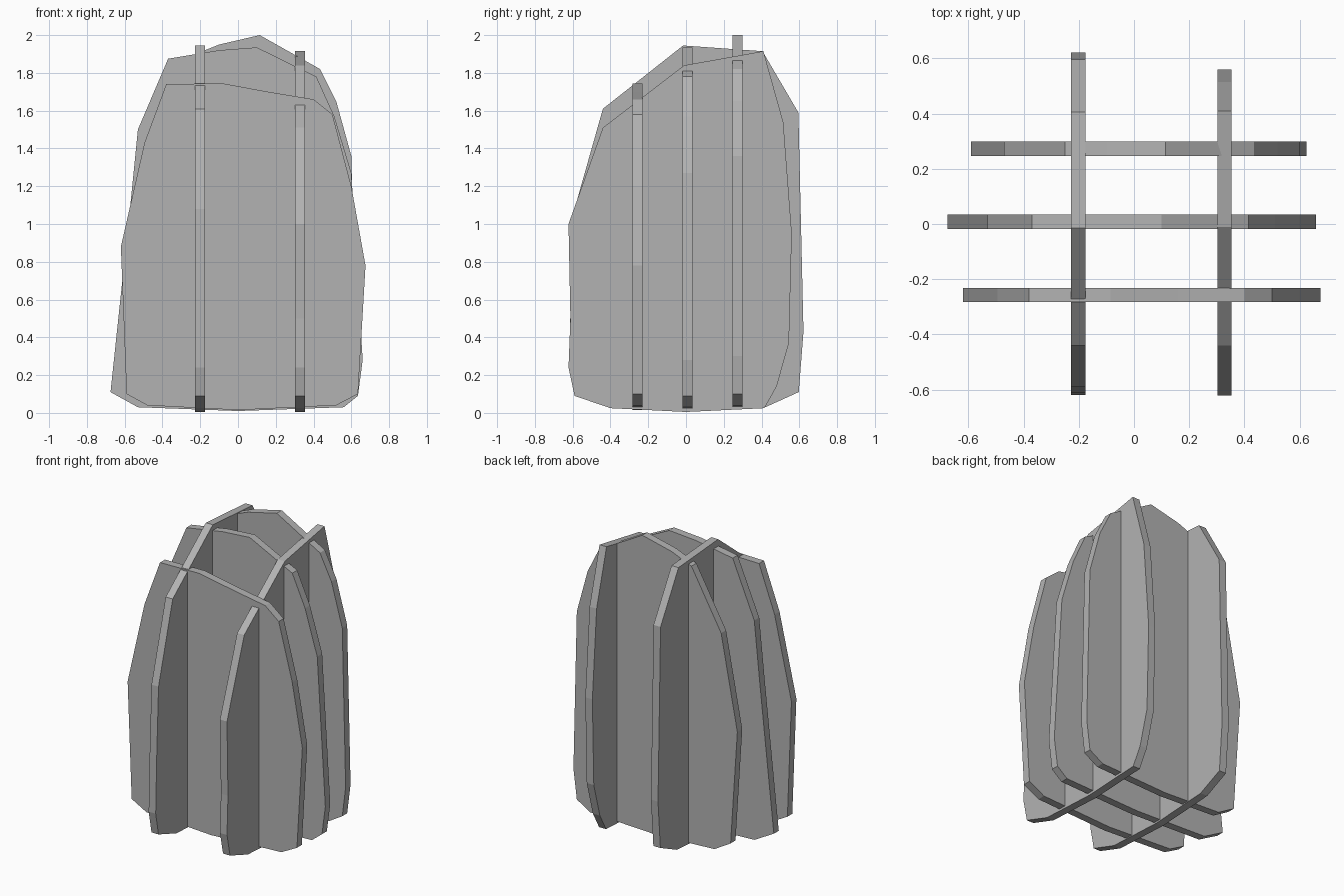
import bpy
import bmesh
from mathutils import Vector

THICKNESS = 0.052

default_cube = bpy.data.objects.get("Cube")
if default_cube:
    bpy.data.objects.remove(default_cube, do_unlink=True)


def make_material(name, colour):
    material = bpy.data.materials.new(name)
    material.use_nodes = True
    material.diffuse_color = colour
    shader = material.node_tree.nodes["Principled BSDF"]
    shader.inputs["Base Color"].default_value = colour
    return material


board_grey = make_material("board grey", (0.45, 0.45, 0.45, 1))


def make_panel(name, axis, offset, outline):
    """Extrude a flat outline of (sideways, height) points into a board.

    axis is the thickness direction, offset is the board's middle on it.
    """
    normal = Vector((1, 0, 0)) if axis == "x" else Vector((0, 1, 0))
    sideways = Vector((0, 1, 0)) if axis == "x" else Vector((1, 0, 0))
    start = normal * (offset - THICKNESS / 2)

    bm = bmesh.new()
    corners = [bm.verts.new(start + sideways * s + Vector((0, 0, h)))
               for s, h in outline]
    face = bm.faces.new(corners)
    extruded = bmesh.ops.extrude_face_region(bm, geom=[face])
    moved = [item for item in extruded["geom"]
             if isinstance(item, bmesh.types.BMVert)]
    bmesh.ops.translate(bm, verts=moved, vec=normal * THICKNESS)
    bmesh.ops.recalc_face_normals(bm, faces=bm.faces)

    mesh = bpy.data.meshes.new(name)
    bm.to_mesh(mesh)
    bm.free()
    mesh.materials.append(board_grey)
    panel = bpy.data.objects.new(name, mesh)
    bpy.context.scene.collection.objects.link(panel)
    return panel


# Boards running left to right, outlines clockwise from the lower corner
make_panel("front_cross_panel", "y", -0.257, [
    (-.48, .04), (-.59, .1), (-.62, .88), (-.495, 1.43), (-.38, 1.74),
    (-.085, 1.745), (.16, 1.7), (.4, 1.66), (.5, 1.58), (.6, 1.2),
    (.675, .78), (.635, .1), (.52, .04), (0, .015)])

make_panel("middle_cross_panel", "y", 0.008, [
    (-.53, .03), (-.675, .11), (-.57, 1.1), (-.53, 1.5), (-.37, 1.875),
    (-.1, 1.92), (.1, 1.935), (.415, 1.78), (.51, 1.57), (.6, 1.27),
    (.66, .28), (.635, .09), (.56, .03), (0, .01)])

make_panel("back_cross_panel", "y", 0.273, [
    (-.42, .04), (-.54, .11), (-.59, .87), (-.47, 1.5), (-.25, 1.89),
    (-.1, 1.95), (.115, 2), (.435, 1.82), (.52, 1.65), (.6, 1.36),
    (.625, .3), (.6, .1), (.5, .04), (0, .02)])

# Boards running front to back
make_panel("right_long_panel", "x", -0.202, [
    (-.4, .025), (-.59, .09), (-.62, .24), (-.61, .6), (-.59, 1.08),
    (-.44, 1.61), (-.015, 1.945), (.405, 1.915), (.595, 1.59),
    (.622, .43), (.597, .11), (.42, .03), (0, .005)])

make_panel("left_long_panel", "x", 0.328, [
    (-.4, .025), (-.59, .09), (-.622, .24), (-.612, .5), (-.622, 1),
    (-.44, 1.51), (-.01, 1.84), (.41, 1.915), (.515, 1.54),
    (.56, .95), (.545, .37), (.48, .14), (.415, .025), (0, .005)])
